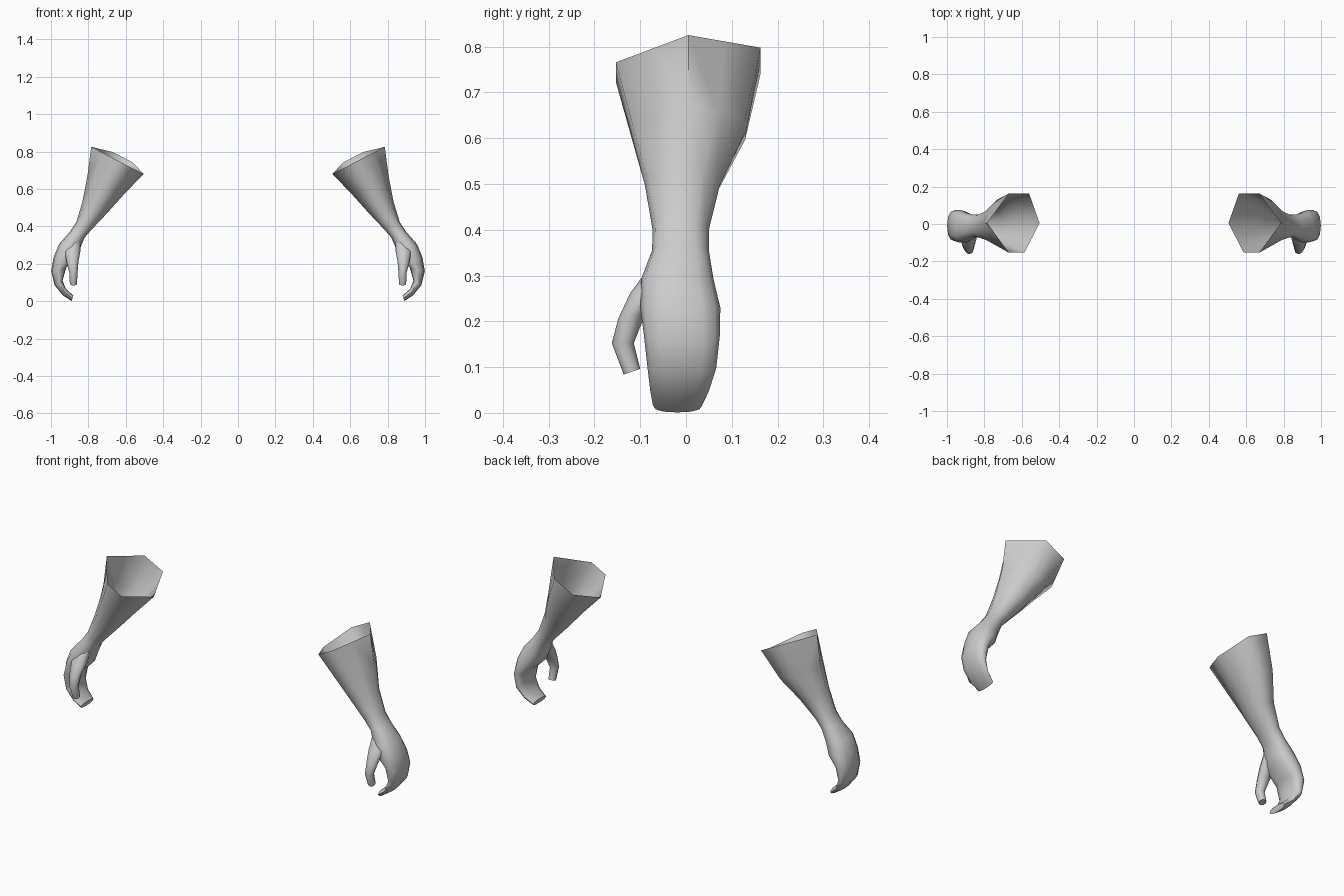
import bpy, bmesh, math

if "Cube" in bpy.data.objects:
    bpy.data.objects.remove(bpy.data.objects["Cube"])

skin = bpy.data.materials.new("plain grey")
skin.diffuse_color = (0.6, 0.6, 0.6, 1)
skin.use_nodes = True
skin.node_tree.nodes["Principled BSDF"].inputs["Base Color"].default_value = skin.diffuse_color

# Six-sided sleeve section: (outer-to-inner fraction, front/back side)
HEX = [(0, 0), (.41, 1), (.8, 1), (1, 0), (.71, -1), (.41, -1)]


def section(k, roundness):
    """Point k of 12 on a section blended from hexagon to rounded oval."""
    a, b = HEX[k // 2], HEX[(k // 2 + k % 2) % 6]
    ht, hs = (a[0] + b[0]) / 2, (a[1] + b[1]) / 2
    ang = k * math.pi / 6
    c, s = math.cos(ang), math.sin(ang)
    c = math.copysign(abs(c) ** .85, c)
    s = math.copysign(abs(s) ** .85, s)
    rt = (1 - c) / 2
    return ht + (rt - ht) * roundness, hs + (s - hs) * roundness


def loft(name, rings):
    """Skin the rings, close the far end, mirror to the other side."""
    bm = bmesh.new()
    loops = [[bm.verts.new(p) for p in r] for r in rings]
    n = len(rings[0])
    for lo, hi in zip(loops, loops[1:]):
        for i in range(n):
            j = (i + 1) % n
            bm.faces.new((lo[i], lo[j], hi[j], hi[i]))
    bm.faces.new(loops[-1])
    bmesh.ops.recalc_face_normals(bm, faces=bm.faces)
    me = bpy.data.meshes.new(name)
    bm.to_mesh(me)
    bm.free()
    me.materials.append(skin)
    ob = bpy.data.objects.new(name, me)
    bpy.context.collection.objects.link(ob)
    bpy.ops.object.select_all(action='DESELECT')
    ob.select_set(True)
    bpy.context.view_layer.objects.active = ob
    bpy.ops.object.shade_smooth_by_angle(angle=math.radians(65))
    mod = ob.modifiers.new("both sides", 'MIRROR')
    mod.use_mirror_merge = False
    return ob


# Forearm and mitten hand: outer x, z, inner x, z, front y, back y, roundness, back lift
ARM = [
    (.785, .825, .505, .68, -.153, .163, 0, .032),
    (.805, .67, .615, .565, -.12, .132, .2, .01),
    (.832, .53, .70, .47, -.09, .074, .6, 0),
    (.866, .42, .785, .38, -.073, .05, 1, 0),
    (.90, .37, .82, .34, -.074, .05, 1, 0),
    (.957, .305, .845, .28, -.098, .06, 1, 0),
    (.986, .235, .87, .225, -.10, .075, 1, 0),
    (.999, .16, .918, .18, -.092, .074, 1, 0),
    (.98, .085, .938, .11, -.084, .066, 1, 0),
    (.935, .03, .92, .065, -.078, .05, 1, 0),
    (.89, .001, .88, .03, -.072, .035, 1, 0),
]
rings = []
for xo, zo, xi, zi, y0, y1, rnd, lift in ARM:
    ring = []
    for k in range(12):
        t, s = section(k, rnd)
        ring.append((xo + (xi - xo) * t, (y0 + y1) / 2 + s * (y1 - y0) / 2,
                     zo + (zi - zo) * t + lift * max(s, 0)))
    rings.append(ring)
loft("forearm_and_hand", rings)

# Thumb: centre x, y, z, half width in x, half width in y, slope along y
THUMB = [
    (.865, -.045, .335, .025, .026, .2),
    (.885, -.08, .27, .043, .042, .2),
    (.885, -.118, .212, .032, .03, .2),
    (.88, -.138, .152, .022, .024, 0),
    (.88, -.118, .09, .019, .018, .35),
]
loft("thumb", [[(x + rx * math.cos(i * math.pi / 4),
                 y + ry * math.sin(i * math.pi / 4),
                 z + slope * ry * math.sin(i * math.pi / 4)) for i in range(8)]
               for x, y, z, rx, ry, slope in THUMB])
